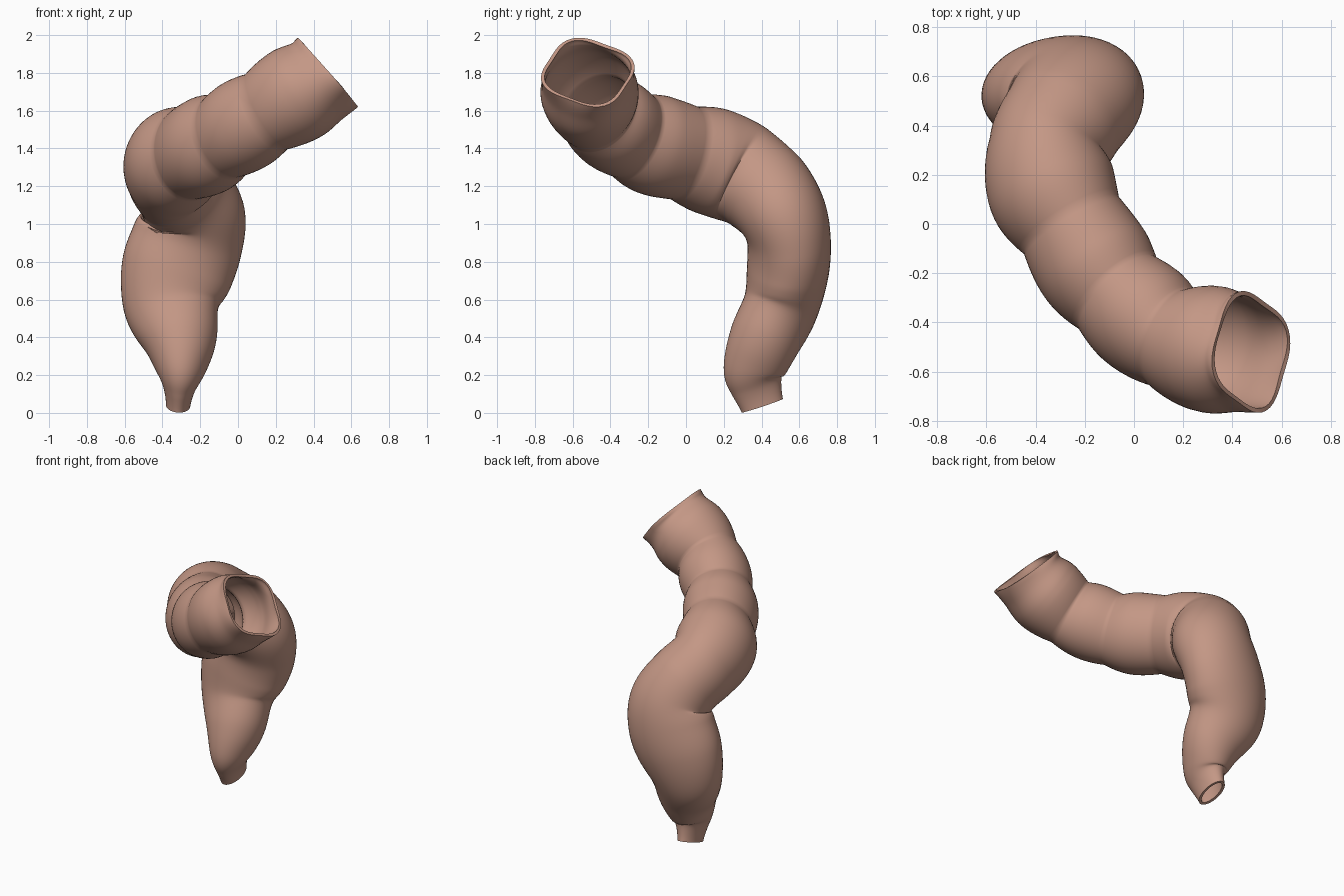
import bpy, math
from mathutils import Vector

cube = bpy.data.objects.get("Cube")
if cube:
    bpy.data.objects.remove(cube)

SIDES, STEPS = 56, 8

# Stations along the tube: centre, sideways radius, upright radius, kind
# kind: s = smooth, b = fullest part of a pouch, c = crease between pouches
STATIONS = [
    ((-.317, .404, .038), .064, .115, "s"),
    ((-.31, .375, .13), .085, .135, "s"),
    ((-.303, .36, .22), .132, .162, "s"),
    ((-.307, .413, .38), .198, .188, "s"),
    ((-.35, .5, .56), .255, .20, "s"),
    ((-.325, .537, .74), .297, .215, "s"),
    ((-.268, .545, .91), .297, .22, "s"),
    ((-.235, .51, 1.05), .272, .235, "s"),
    ((-.29, .42, 1.175), .252, .255, "b"),
    ((-.352, .295, 1.265), .24, .275, "c"),
    ((-.335, .145, 1.33), .262, .285, "b"),
    ((-.255, -.005, 1.375), .222, .255, "c"),
    ((-.165, -.155, 1.415), .243, .268, "b"),
    ((-.068, -.28, 1.465), .212, .237, "c"),
    ((.035, -.378, 1.525), .235, .252, "b"),
    ((.152, -.463, 1.595), .21, .23, "c"),
    ((.308, -.508, 1.687), .258, .26, "b"),
    ((.42, -.52, 1.757), .246, .243, "s"),
    ((.476, -.52, 1.803), .255, .25, "s"),
]


def spline(a, b, c, d, t):
    return .5 * (2 * b + (c - a) * t + (2 * a - 5 * b + 4 * c - d) * t * t
                 + (3 * b - a - 3 * c + d) * t ** 3)


def radius(i, k, t):
    """Pouches swell quickly out of a crease; the rest blends smoothly."""
    last = len(STATIONS) - 1
    r = [STATIONS[min(max(i + o, 0), last)][k] for o in (-1, 0, 1, 2)]
    kinds = STATIONS[i][3] + STATIONS[i + 1][3]
    if kinds == "cb":
        return r[1] + (r[2] - r[1]) * math.sin(t * math.pi / 2)
    if kinds == "bc":
        return r[2] + (r[1] - r[2]) * math.cos(t * math.pi / 2)
    return spline(*r, t)


# Sample the centre line and radii
pts = [Vector(s[0]) for s in STATIONS]
pts = [2 * pts[0] - pts[1]] + pts + [2 * pts[-1] - pts[-2]]
samples = []
spans = len(STATIONS) - 1
for i in range(spans):
    for s in range(STEPS + (i == spans - 1)):
        t = s / STEPS
        samples.append((spline(*pts[i:i + 4], t), radius(i, 1, t), radius(i, 2, t)))

# Sweep the cross-section along the centre line
verts, faces = [], []
n = len(samples)
for i, (centre, rx, ry) in enumerate(samples):
    f = i / (n - 1)
    along = (samples[min(i + 4, n - 1)][0] - samples[max(i - 4, 0)][0]).normalized()
    up = Vector((0, 1 - f, f))
    up = (up - along * up.dot(along)).normalized()
    side = up.cross(along)
    square = .13 * max(0, (f - .88) / .12) ** 1.5   # mouth turns four-cornered
    for j in range(SIDES):
        a = math.tau * j / SIDES
        k = 1 - square * (1 - math.cos(4 * (a - .32))) / 2
        verts.append(centre + k * (side * rx * math.cos(a) + up * ry * math.sin(a)))
for i in range(n - 1):
    for j in range(SIDES):
        p, q = i * SIDES + j, i * SIDES + (j + 1) % SIDES
        faces.append((p, q, q + SIDES, p + SIDES))

mesh = bpy.data.meshes.new("pouched_tube")
mesh.from_pydata(verts, [], faces)
tube = bpy.data.objects.new("pouched_tube", mesh)
bpy.context.collection.objects.link(tube)

# Hollow wall
wall = tube.modifiers.new("wall", "SOLIDIFY")
wall.thickness = .018
wall.offset = -1

# Colour
mat = bpy.data.materials.new("dusky_pink")
mat.use_nodes = True
colour = (.55, .31, .235, 1)
mat.diffuse_color = colour
mat.node_tree.nodes["Principled BSDF"].inputs["Base Color"].default_value = colour
mesh.materials.append(mat)

bpy.context.view_layer.objects.active = tube
tube.select_set(True)
bpy.ops.object.modifier_apply(modifier="wall")
bpy.ops.object.shade_smooth_by_angle(angle=math.radians(70))
